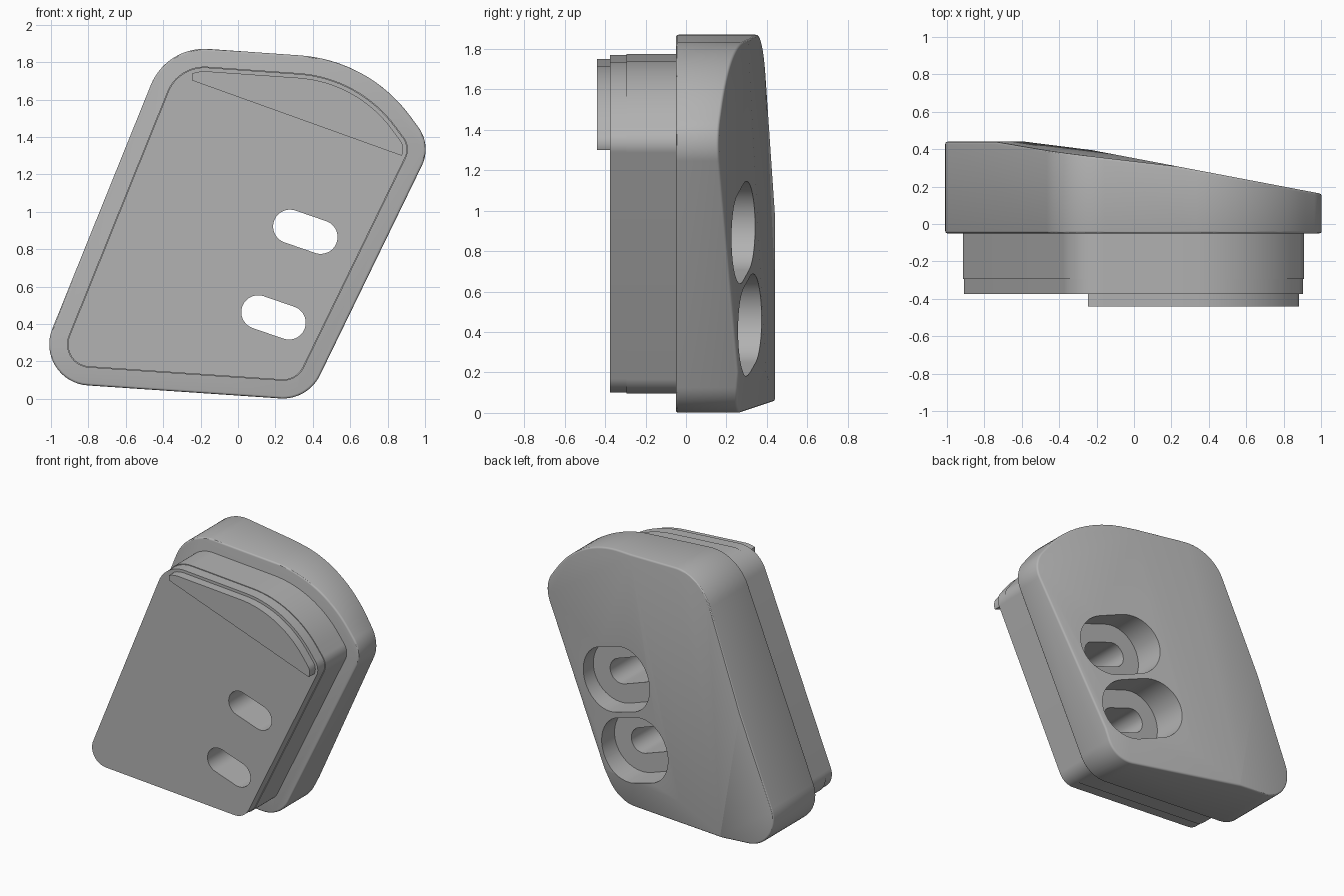
import bpy
import bmesh
import math
from mathutils import Vector

if "Cube" in bpy.data.objects:
    bpy.data.objects.remove(bpy.data.objects["Cube"])

grey = bpy.data.materials.new("plain_grey")
grey.use_nodes = True
GREY = (0.45, 0.45, 0.45, 1)
grey.diffuse_color = GREY
grey.node_tree.nodes["Principled BSDF"].inputs["Base Color"].default_value = GREY

# Slanted plate outline: corner x, corner z, corner radius (counter-clockwise)
CORNERS = [(-1.107, 0.092, 0.22), (0.373, -0.008, 0.22), (1.036, 1.355, 0.2),
           (0.70, 1.81, 0.8), (-0.382, 1.886, 0.31)]


def outline(inset, steps=16):
    """Rounded polygon, moved inwards by inset."""
    pts = []
    n = len(CORNERS)
    for i, (x, z, r) in enumerate(CORNERS):
        p = Vector((x, z))
        a = (Vector(CORNERS[i - 1][:2]) - p).normalized()
        b = (Vector(CORNERS[(i + 1) % n][:2]) - p).normalized()
        half = a.angle(b) / 2
        centre = p + (a + b).normalized() * (r / math.sin(half))
        sweep = math.pi - 2 * half
        start = math.atan2(a.x, -a.y)      # outward normal of the incoming side
        for k in range(steps + 1):
            t = start + sweep * k / steps
            pts.append(centre + (r - inset) * Vector((math.cos(t), math.sin(t))))
    return pts


def slot(cx, cz, r, half=0.087, tilt=-0.332, steps=24):
    """Straight slot with round ends."""
    axis = Vector((math.cos(tilt), math.sin(tilt)))
    pts = []
    for side in (1, -1):
        for k in range(steps + 1):
            t = tilt - side * math.pi / 2 + math.pi * k / steps
            if side < 0:
                t = tilt + math.pi / 2 + math.pi * k / steps
            pts.append(Vector((cx, cz)) + side * half * axis
                       + r * Vector((math.cos(t), math.sin(t))))
    return pts


def prism(name, pts, y0, y1, cuts=()):
    """Extrude an outline along y, then trim it; each cut is (point, normal to remove)."""
    bm = bmesh.new()
    face = bm.faces.new([bm.verts.new((p.x, y0, p.y)) for p in pts])
    new = bmesh.ops.extrude_face_region(bm, geom=[face])["geom"]
    bmesh.ops.translate(bm, vec=(0, y1 - y0, 0),
                        verts=[v for v in new if isinstance(v, bmesh.types.BMVert)])
    for co, no in cuts:
        geom = bm.verts[:] + bm.edges[:] + bm.faces[:]
        cut = bmesh.ops.bisect_plane(bm, geom=geom, plane_co=co, plane_no=no,
                                     clear_outer=True)["geom_cut"]
        edges = [e for e in cut if isinstance(e, bmesh.types.BMEdge)]
        if edges:
            bmesh.ops.holes_fill(bm, edges=edges, sides=0)
    bmesh.ops.recalc_face_normals(bm, faces=bm.faces[:])
    mesh = bpy.data.meshes.new(name)
    bm.to_mesh(mesh)
    bm.free()
    mesh.materials.append(grey)
    obj = bpy.data.objects.new(name, mesh)
    bpy.context.collection.objects.link(obj)
    return obj


def activate(obj):
    bpy.ops.object.select_all(action='DESELECT')
    obj.select_set(True)
    bpy.context.view_layer.objects.active = obj


def bevel(obj, width):
    activate(obj)
    mod = obj.modifiers.new("soft_edges", 'BEVEL')
    mod.width = width
    mod.segments = 3
    mod.limit_method = 'ANGLE'
    mod.angle_limit = math.radians(40)
    bpy.ops.object.modifier_apply(modifier=mod.name)


def carve(obj, pts, y0, y1):
    cutter = prism("cutter", pts, y0, y1)
    cutter.hide_render = True
    activate(obj)
    mod = obj.modifiers.new("carve", 'BOOLEAN')
    mod.operation = 'DIFFERENCE'
    mod.solver = 'EXACT'
    mod.object = cutter
    bpy.ops.object.modifier_apply(modifier=mod.name)
    bpy.data.objects.remove(cutter)


def back_plane(y, slope_x, slope_z):
    return (0, y, 0), Vector((-slope_x, 1, -slope_z)).normalized()


# Back shell with a faceted, sloping rear
shell = prism("back_shell", outline(0), -0.05, 0.7,
              [back_plane(0.44, 0, 0), back_plane(0.372, -0.119, -0.02),
               back_plane(0.352, -0.19, 0), back_plane(0.3175, -0.19, 0.17)])
bevel(shell, 0.02)

# Front block and the slightly wider collar behind it
core = prism("front_block", outline(0.1), -0.375, -0.03)
collar = prism("collar", outline(0.095), -0.295, -0.035)

# Raised lip across the top of the front block
lip_normal = Vector((-0.395, 0, -1.1)).normalized()
lip = prism("front_lip", outline(0.12), -0.44, -0.37,
            [((-0.24, 0, 1.70), lip_normal), ((-0.245, 0, 0), (-1, 0, 0))])

# Two screw slots with wide pockets at the back
for cx, cz in ((0.36, 0.893), (0.19, 0.435)):
    carve(shell, slot(cx, cz, 0.225), 0.11, 0.8)
    for part in (shell, core, collar):
        carve(part, slot(cx, cz, 0.09), -0.6, 0.8)

for part in (shell, core, collar, lip):
    activate(part)
    bpy.ops.object.shade_smooth_by_angle(angle=math.radians(30))
